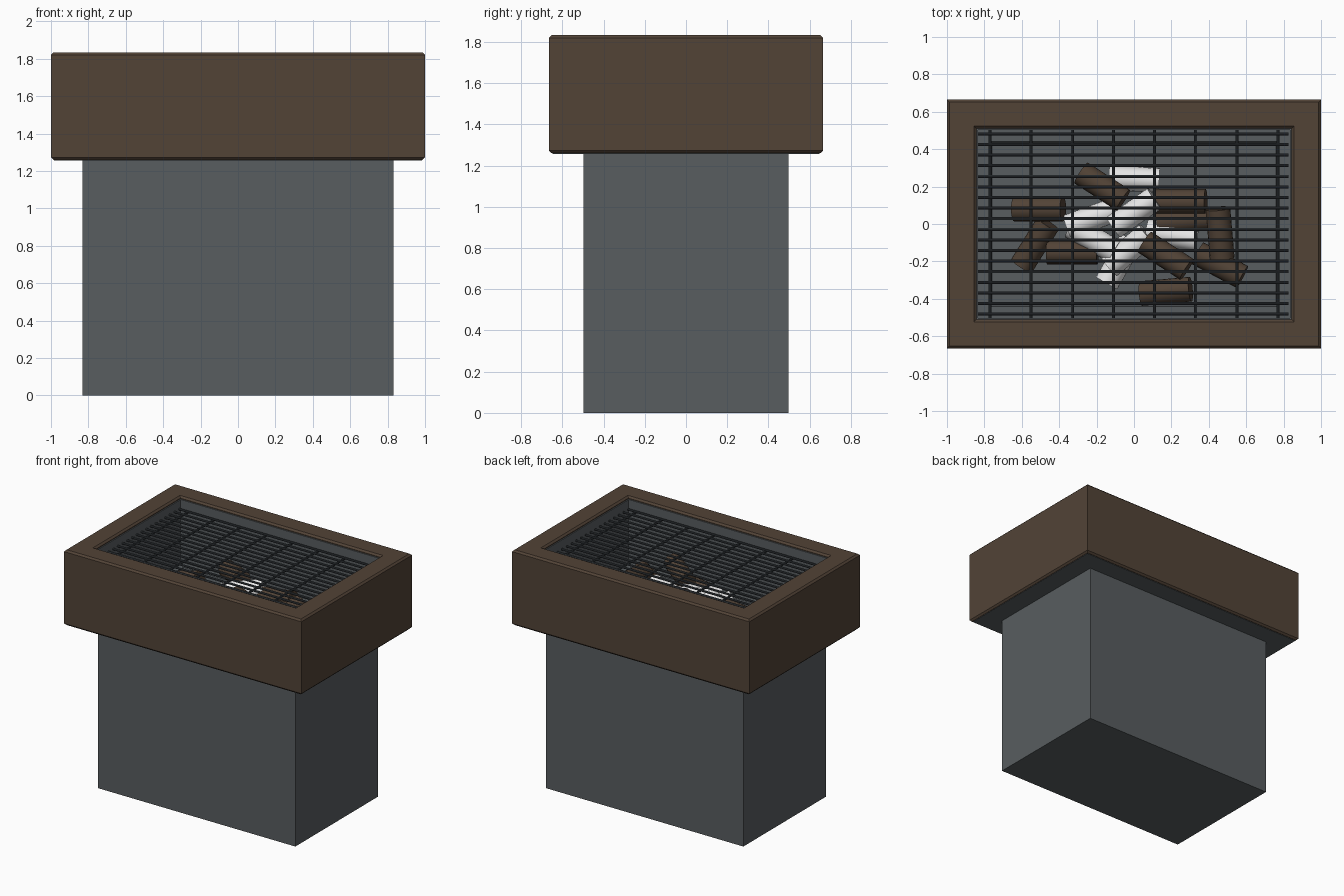
import bpy, bmesh, math
from mathutils import Matrix, Vector

if "Cube" in bpy.data.objects:
    bpy.data.objects.remove(bpy.data.objects["Cube"])


def material(name, rgb):
    m = bpy.data.materials.new(name)
    m.diffuse_color = (*rgb, 1)
    m.use_nodes = True
    m.node_tree.nodes["Principled BSDF"].inputs["Base Color"].default_value = m.diffuse_color
    return m


BROWN = material("dark brown", (0.084, 0.056, 0.037))
GREY = material("slate grey", (0.098, 0.110, 0.117))
STEEL = material("dark steel", (0.040, 0.048, 0.055))
ASH = material("white ash", (0.80, 0.80, 0.80))


def finish(name, bm, mat, smooth=False):
    bmesh.ops.recalc_face_normals(bm, faces=bm.faces)
    me = bpy.data.meshes.new(name)
    bm.to_mesh(me)
    bm.free()
    me.materials.append(mat)
    ob = bpy.data.objects.new(name, me)
    bpy.context.collection.objects.link(ob)
    if smooth:
        bpy.ops.object.select_all(action='DESELECT')
        ob.select_set(True)
        bpy.context.view_layer.objects.active = ob
        bpy.ops.object.shade_smooth_by_angle(angle=math.radians(40))
    return ob


def rect_loft(name, loops, mat, ring=False):
    """Join rectangles (half x, half y, z); either a closed ring or capped ends."""
    bm = bmesh.new()
    rows = [[bm.verts.new((sx * x, sy * y, z)) for sx, sy in
             ((-1, -1), (1, -1), (1, 1), (-1, 1))] for x, y, z in loops]
    pairs = list(zip(rows, rows[1:]))
    if ring:
        pairs.append((rows[-1], rows[0]))
    for a, b in pairs:
        for i in range(4):
            j = (i + 1) % 4
            bm.faces.new((a[i], a[j], b[j], b[i]))
    if not ring:
        bm.faces.new(rows[0])
        bm.faces.new(rows[-1])
    return finish(name, bm, mat)


def add_rod(bm, a, b, r, n):
    a, b = Vector(a), Vector(b)
    rot = (b - a).to_track_quat('Z', 'Y').to_matrix().to_4x4()
    bmesh.ops.create_cone(bm, cap_ends=True, segments=n, radius1=r, radius2=r,
                          depth=(b - a).length,
                          matrix=Matrix.Translation((a + b) / 2) @ rot)


# Pedestal with underside flange, inner lining and fire tray
rect_loft("pedestal_and_tray", [
    (0.832, 0.498, 0), (0.832, 0.498, 1.257), (0.984, 0.648, 1.257),
    (0.984, 0.648, 1.275), (0.842, 0.510, 1.275), (0.842, 0.510, 1.815),
    (0.834, 0.502, 1.815), (0.834, 0.502, 1.34), (0.77, 0.44, 1.34),
    (0.76, 0.43, 1.30)], GREY)

# Chamfered surround
c = 0.013
rect_loft("surround", [
    (0.845, 0.513, 1.26), (1 - c, 0.665 - c, 1.26), (1, 0.665, 1.26 + c),
    (1, 0.665, 1.833 - c), (1 - c, 0.665 - c, 1.833),
    (0.843 + c, 0.511 + c, 1.833), (0.843, 0.511, 1.833 - c)], BROWN, ring=True)

# Cooking grill: long bars over cross bars
bm = bmesh.new()
for i in range(18):
    y = -0.482 + i * 0.964 / 17
    add_rod(bm, (-0.836, y, 1.75), (0.825, y, 1.75), 0.008, 8)
for i in range(8):
    x = -0.77 + i * 0.22
    add_rod(bm, (x, -0.503, 1.738), (x, 0.503, 1.738), 0.008, 8)
finish("grill", bm, STEEL, smooth=True)


# Log pile: x, y, z, heading in degrees, tilt in degrees
def logs(name, rows, mat, r=0.066, length=0.27):
    for k, (x, y, z, head, tilt) in enumerate(rows):
        h, t = math.radians(head), math.radians(tilt)
        d = Vector((math.cos(h) * math.cos(t), math.sin(h) * math.cos(t),
                    math.sin(t))) * length / 2
        p = Vector((x, y, z))
        bm = bmesh.new()
        add_rod(bm, p - d, p + d, r, 20)
        finish(f"{name}_{k + 1}", bm, mat, smooth=True)


logs("charred_log", [
    (-0.51, 0.08, 1.45, 0, 15), (-0.53, -0.11, 1.38, 58, 12),
    (-0.33, -0.15, 1.40, 0, 5), (-0.17, 0.20, 1.54, -33, 8),
    (0.25, 0.12, 1.50, 0, 8), (0.26, 0.02, 1.46, 5, 5),
    (0.46, -0.05, 1.50, 95, 10), (0.46, -0.22, 1.42, -28, 5),
    (0.17, -0.17, 1.57, -33, 8), (0.17, -0.36, 1.38, 5, 10)], BROWN)
logs("ash_log", [
    (0.0, 0.24, 1.43, -3, 0), (-0.23, 0.03, 1.45, 20, 5),
    (0.0, 0.06, 1.52, 35, 5), (-0.22, -0.08, 1.44, -30, 5),
    (0.20, -0.06, 1.46, -10, 5), (-0.03, -0.14, 1.46, 40, 8),
    (-0.08, -0.20, 1.38, 60, 0)], ASH)
